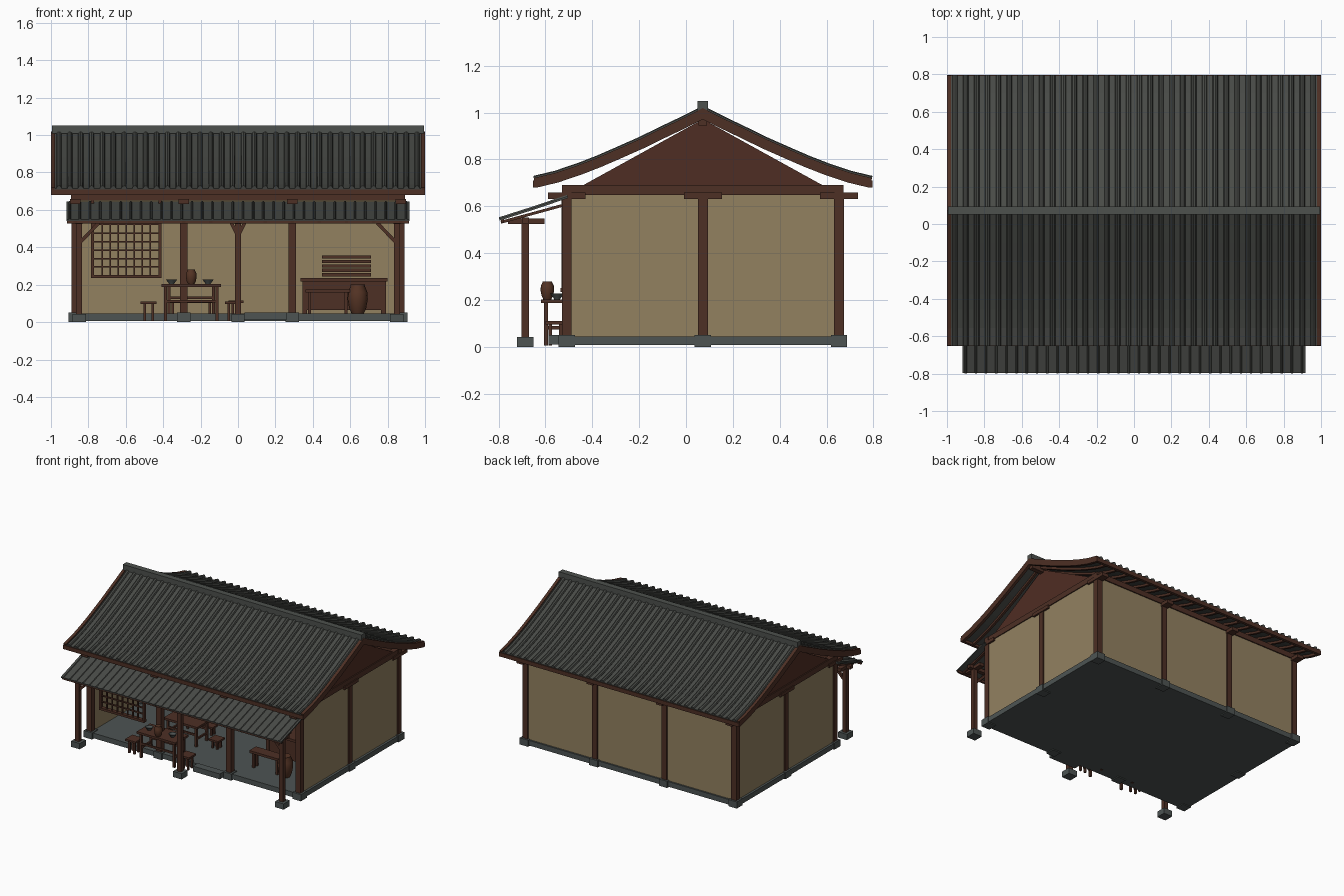
import bpy, bmesh, math
from mathutils import Vector, Matrix

if "Cube" in bpy.data.objects:
    bpy.data.objects.remove(bpy.data.objects["Cube"])


def material(name, rgb):
    m = bpy.data.materials.new(name)
    m.diffuse_color = (*rgb, 1)
    m.use_nodes = True
    m.node_tree.nodes["Principled BSDF"].inputs["Base Color"].default_value = m.diffuse_color
    return m


WOOD = material("dark wood", (.075, .029, .018))
GABLE = material("red brown boards", (.078, .026, .017))
PLASTER = material("tan plaster", (.29, .22, .118))
TILE = material("roof tile", (.066, .07, .063))
RIDGE = material("ridge tile", (.075, .082, .075))
STONE = material("stone", (.075, .088, .086))
CLAY = material("brown clay", (.09, .034, .018))
YC = .072  # centre line of the house


def finish(name, bm, mat, smooth=False):
    bmesh.ops.recalc_face_normals(bm, faces=bm.faces)
    me = bpy.data.meshes.new(name)
    bm.to_mesh(me)
    bm.free()
    me.materials.append(mat)
    if smooth:
        for p in me.polygons:
            p.use_smooth = True
        me.set_sharp_from_angle(angle=math.radians(40))
    ob = bpy.data.objects.new(name, me)
    bpy.context.collection.objects.link(ob)
    return ob


def boxes(name, mat, items):
    """Each item is x0, x1, y0, y1, z0, z1."""
    bm = bmesh.new()
    for x0, x1, y0, y1, z0, z1 in items:
        m = Matrix.Translation(((x0 + x1) / 2, (y0 + y1) / 2, (z0 + z1) / 2))
        bmesh.ops.create_cube(bm, size=1, matrix=m @ Matrix.Diagonal((x1 - x0, y1 - y0, z1 - z0, 1)))
    return finish(name, bm, mat)


def beams(name, mat, items, w):
    """Square bars from point a to point b."""
    bm = bmesh.new()
    for a, b in items:
        a, b = Vector(a), Vector(b)
        d = b - a
        m = Matrix.Translation((a + b) / 2) @ d.to_track_quat('Z', 'Y').to_matrix().to_4x4()
        bmesh.ops.create_cube(bm, size=1, matrix=m @ Matrix.Diagonal((w, w, d.length, 1)))
    return finish(name, bm, mat)


def sweep(name, mat, path, sections, smooth=False):
    """Sweep closed (x, normal offset) sections along a path in the y-z plane."""
    bm = bmesh.new()
    for sec in sections:
        rings = []
        for i, (y, z) in enumerate(path):
            a, b = path[max(i - 1, 0)], path[min(i + 1, len(path) - 1)]
            n = Vector((-(b[1] - a[1]), b[0] - a[0])).normalized()
            if n.y < 0:
                n = -n
            rings.append([bm.verts.new((x, y + n.x * o, z + n.y * o)) for x, o in sec])
        k = len(sec)
        for r, s in zip(rings, rings[1:]):
            for j in range(k):
                bm.faces.new((r[j], r[(j + 1) % k], s[(j + 1) % k], s[j]))
        bm.faces.new(rings[0])
        bm.faces.new(rings[-1])
    return finish(name, bm, mat, smooth)


def lathe(name, mat, profile, loc, seg=16):
    bm = bmesh.new()
    rings = [[bm.verts.new((loc[0] + r * math.cos(t * math.tau / seg), loc[1] + r * math.sin(t * math.tau / seg),
                            loc[2] + z)) for t in range(seg)] for r, z in profile]
    for r, s in zip(rings, rings[1:]):
        for j in range(seg):
            bm.faces.new((r[j], r[(j + 1) % seg], s[(j + 1) % seg], s[j]))
    bm.faces.new(rings[0])
    bm.faces.new(rings[-1])
    return finish(name, bm, mat, True)


def rect(x0, x1, o0, o1):
    return [(x0, o0), (x1, o0), (x1, o1), (x0, o1)]


def tube(x, r, o, n=8):
    return [(x + r * math.cos(i * math.tau / n), o + r * math.sin(i * math.tau / n)) for i in range(n)]


def table(name, x0, x1, y0, y1, z0, z1, top=.016, leg=.016, rail=True):
    it = [(x0, x1, y0, y1, z1 - top, z1)]
    i = .014
    for x in (x0 + i, x1 - i - leg):
        for y in (y0 + i, y1 - i - leg):
            it.append((x, x + leg, y, y + leg, z0, z1 - top))
    if rail:
        h = z0 + (z1 - z0) * .5
        for y in (y0 + i, y1 - i - leg):
            it.append((x0 + i, x1 - i, y + .002, y + leg - .002, h, h + .014))
        for x in (x0 + i, x1 - i - leg):
            it.append((x + .002, x + leg - .002, y0 + i, y1 - i, h - .03, h - .016))
    boxes(name, WOOD, it)


# Stone base with pads, step and porch pads
XS = (-.87, -.29, .29, .87)
YS = (YC - .581, YC, YC + .581)
posts = [(x, y) for x in XS for y in (YS[0], YS[2])] + [(x, YC) for x in (XS[0], XS[3])]
boxes("stone_base", STONE, [(-.9, .9, -.533, .678, .007, .045)])
boxes("post_pads", STONE, [(x - .035, x + .035, y - .035, y + .035, 0, .05) for x, y in posts])
PX, PY = (-.85, 0, .85), -.686
boxes("porch_pads", STONE, [(x - .036, x + .036, PY - .036, PY + .036, 0, .043) for x in PX])
boxes("door_step", STONE, [(.035, .26, -.588, -.53, .01, .05)])

# Timber frame
boxes("posts", WOOD, [(x - .021, x + .021, y - .021, y + .021, .045, .66) for x, y in posts])
boxes("bracket_boards", WOOD, [(x - .027, x + .027, y - .081, y + .081, .632, .658) for x, y in posts])
boxes("wall_beams", WOOD,
      [(-.893, .893, y - .02, y + .02, .65, .69) for y in (YS[0], YS[2])] +
      [(x - .02, x + .02, YS[0], YS[2], .648, .69) for x in (XS[0], XS[3])])

# Plaster walls on the back and both sides
boxes("back_wall", PLASTER, [(-.86, .86, YS[2] - .014, YS[2] + .012, .045, .652)])
boxes("side_walls", PLASTER, [(x - .013, x + .013, YS[0], YS[2], .045, .652) for x in (XS[0], XS[3])])

# Gable boards
bm = bmesh.new()
for x in (XS[0], XS[3]):
    tri = [[bm.verts.new((x + o, YC + y, z)) for y, z in ((-.515, .688), (.515, .688), (0, .972))] for o in (-.012, .012)]
    bm.faces.new(tri[0])
    bm.faces.new(tri[1])
    for j in range(3):
        bm.faces.new((tri[0][j], tri[0][(j + 1) % 3], tri[1][(j + 1) % 3], tri[1][j]))
finish("gable_boards", bm, GABLE)

# Main roof, one slope per side
CURVE = [(0, 1.018), (.09, .973), (.18, .93), (.27, .886), (.367, .843), (.45, .807), (.532, .775), (.63, .742), (.722, .72)]
for side, s in (("front", -1), ("back", 1)):
    path = [(YC + s * d, z) for d, z in CURVE]
    sweep(side + "_roof_sheet", TILE, path, [rect(-.985, .985, -.024, -.006)])
    sweep(side + "_roof_ribs", TILE, path, [tube(-.957 + i * .058, .014, -.004) for i in range(34)], True)
    sweep(side + "_rafters", WOOD, path, [rect(x - .009, x + .009, -.04, -.022)
                                          for x in [-.9 + i * .1 for i in range(19)]])
    sweep(side + "_barge_boards", WOOD, path, [rect(-1, -.978, -.042, .001), rect(.978, 1, -.042, .001)])
    e = YC + s * .715
    boxes(side + "_eave_board", WOOD, [(-1, 1, e - .01, e + .01, .68, .71)])
boxes("ridge_cap", RIDGE, [(-.995, .995, YC - .022, YC + .022, 1.008, 1.05)])
boxes("ridge_purlin", WOOD, [(-.98, .98, YC - .018, YC + .018, .945, .98)])

# Porch awning with posts, beam and braces
sheet = [(-.797, .545), (-.65, .592), (-.505, .641)]
sweep("awning_sheet", TILE, sheet, [rect(-.918, .918, -.006, .003)])
sweep("awning_ribs", TILE, sheet, [tube(-.9 + i * .0545, .006, .003, 6) for i in range(34)], True)
sweep("awning_rafters", WOOD, [(-.79, .532), (-.505, .61)], [rect(x - .009, x + .009, -.006, .006)
                                                             for x in [-.87 + i * .145 for i in range(13)]])
boxes("awning_fascia", WOOD, [(-.915, .915, -.79, -.777, .528, .545)])
boxes("porch_posts", WOOD, [(x - .016, x + .016, PY - .016, PY + .016, .04, .55) for x in PX])
boxes("porch_beams", WOOD, [(-.9, .9, PY - .015, PY + .015, .527, .552)] +
      [(x - .018, x + .018, -.76, -.605, .525, .549) for x in PX])
beams("porch_braces", WOOD, [((s * .845, PY, .425), (s * .745, PY, .53)) for s in (-1, 1)] +
      [((s * .005, PY, .47), (s * .035, PY, .53)) for s in (-1, 1)], .018)

# Hanging lattice window in the left front bay
bars = [(-.785, -.41, -.535, -.505, .235, .252), (-.785, -.41, -.53, -.51, .52, .535),
        (-.785, -.77, -.532, -.508, .235, .66), (-.425, -.41, -.532, -.508, .235, .66)]
bars += [(-.77 + i * .0431 - .004, -.77 + i * .0431 + .004, -.525, -.515, .25, .53) for i in range(1, 8)]
bars += [(-.775, -.42, -.526, -.514, .25 + i * .045 - .004, .25 + i * .045 + .004) for i in range(1, 6)]
boxes("lattice_window", WOOD, bars)

# Tables and stools on the left side
table("front_table", -.41, -.09, -.62, -.46, .005, .203)
table("left_stool", -.52, -.435, -.6, -.515, .005, .11, .014, .014, False)
table("right_stool", -.07, .012, -.6, -.515, .005, .11, .014, .014, False)
table("inner_table", -.39, -.11, -.33, -.16, .045, .203)
table("inner_bench", -.37, -.13, -.12, -.05, .045, .115, .014, .014, False)
table("inner_stool", -.05, .03, -.28, -.2, .045, .115, .014, .014, False)

# Jars and bowls
JAR = [(.6, 0), (.85, .2), (1, .5), (.95, .75), (.7, .95), (.7, 1)]
lathe("table_jar", CLAY, [(r * .029, h * .077) for r, h in JAR], (-.25, -.592, .203))
lathe("floor_jar", CLAY, [(r * .054, h * .155) for r, h in JAR], (.64, -.35, .045))
for i, (x, y) in enumerate(((-.355, -.55), (-.16, -.55))):
    lathe("bowl_%d" % (i + 1), STONE, [(.013, 0), (.016, .006), (.03, .024), (.025, .024), (.012, .009)], (x, y, .203), 12)

# Counter, bench and wall slats on the right side
boxes("counter", WOOD, [(.335, .8, -.17, .03, .216, .235), (.35, .785, -.155, .015, .065, .217)] +
      [(x, x + .025, y, y + .025, .045, .22) for x in (.345, .765) for y in (-.16, -.005)])
table("counter_bench", .36, .6, -.38, -.3, .045, .175, .018, .016, False)
boxes("wall_slats", WOOD, [(.45, .71, YS[2] - .03, YS[2] - .012, .245 + i * .0235, .262 + i * .0235) for i in range(5)])
